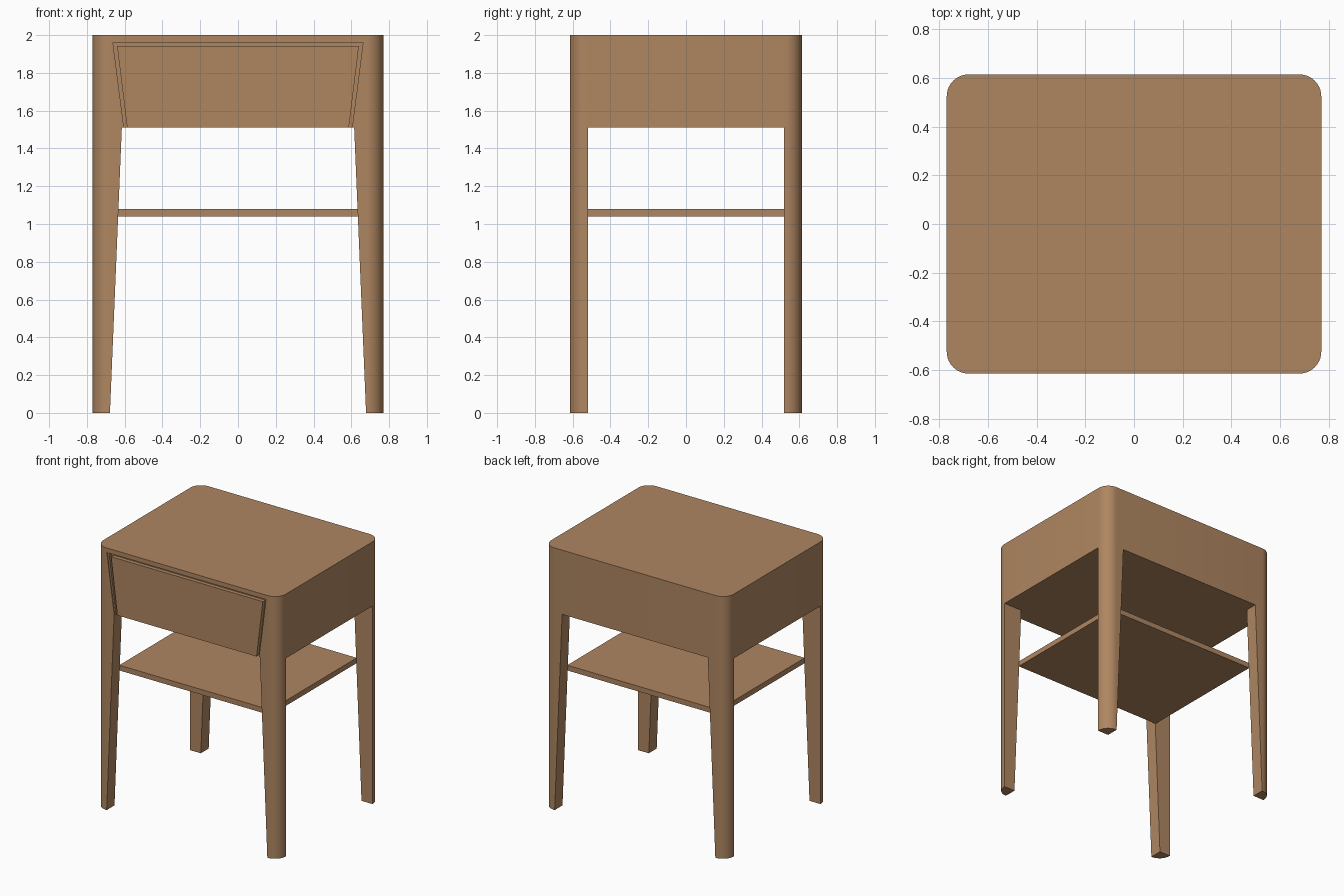
import bpy, bmesh, math

if "Cube" in bpy.data.objects:
    bpy.data.objects.remove(bpy.data.objects["Cube"])

W, D, R = 0.77, 0.615, 0.09      # half width, half depth, corner radius
CASE_Z, TOP_Z = 1.51, 2.0

wood = bpy.data.materials.new("warm_wood")
wood.diffuse_color = (0.43, 0.24, 0.12, 1)
wood.use_nodes = True
wood.node_tree.nodes["Principled BSDF"].inputs["Base Color"].default_value = wood.diffuse_color


def loft(name, lower, upper):
    """Solid between two matching loops of 3D points."""
    bm = bmesh.new()
    a = [bm.verts.new(p) for p in lower]
    b = [bm.verts.new(p) for p in upper]
    n = len(a)
    bm.faces.new(a[::-1])
    bm.faces.new(b)
    for i in range(n):
        j = (i + 1) % n
        bm.faces.new((a[i], a[j], b[j], b[i]))
    bmesh.ops.recalc_face_normals(bm, faces=bm.faces)
    me = bpy.data.meshes.new(name)
    bm.to_mesh(me)
    bm.free()
    me.materials.append(wood)
    ob = bpy.data.objects.new(name, me)
    bpy.context.collection.objects.link(ob)
    return ob


def smooth(ob):
    bpy.ops.object.select_all(action='DESELECT')
    ob.select_set(True)
    bpy.context.view_layer.objects.active = ob
    bpy.ops.object.shade_smooth_by_angle(angle=math.radians(30))


def corner(sx, sy, steps=10):
    """Rounded outer corner, running from the side face to the front/back face."""
    pts = []
    for i in range(steps + 1):
        t = math.pi / 2 * i / steps
        pts.append((sx * (W - R + R * math.cos(t)), sy * (D - R + R * math.sin(t))))
    return pts


# Case with rounded vertical corners
outline = corner(1, 1) + corner(-1, 1)[::-1] + corner(-1, -1) + corner(1, -1)[::-1]
case = loft("case", [(x, y, CASE_Z) for x, y in outline],
            [(x, y, TOP_Z) for x, y in outline])


# Shallow step and deeper gap around the drawer front
def u_cut(outer, inner, depth):
    def side(top_x, bottom_x, top_z):
        z = 1.40
        slope = (top_x - bottom_x) / (top_z - CASE_Z)
        return (bottom_x - slope * (CASE_Z - z), z), (top_x, top_z)
    (ox, z), (tx, tz) = side(*outer)
    (ix, _), (sx, sz) = side(*inner)
    prof = [(-ox, z), (-tx, tz), (tx, tz), (ox, z),
            (ix, z), (sx, sz), (-sx, sz), (-ix, z)]
    cutter = loft("gap_cutter", [(x, -D - 0.05, h) for x, h in prof],
                  [(x, -D + depth, h) for x, h in prof])
    cutter.hide_render = True
    mod = case.modifiers.new("gap", 'BOOLEAN')
    mod.operation, mod.solver, mod.object = 'DIFFERENCE', 'EXACT', cutter
    bpy.context.view_layer.objects.active = case
    bpy.ops.object.modifier_apply(modifier=mod.name)
    bpy.data.objects.remove(cutter)


DRAWER = (0.640, 0.587, 1.943)
u_cut((0.677, 0.615, 1.972), DRAWER, 0.006)
u_cut((0.662, 0.604, 1.962), DRAWER, 0.03)
smooth(case)

# Four legs, tapering on the inner side only
for sy, end in ((-1, "front"), (1, "back")):
    for sx, hand in ((-1, "left"), (1, "right")):
        def section(inner_x, z):
            pts = [(sx * inner_x, sy * 0.52), (sx * W, sy * 0.52)]
            pts += corner(sx, sy) + [(sx * inner_x, sy * D)]
            return [(x, y, z) for x, y in pts]
        smooth(loft(f"{end}_{hand}_leg", section(0.678, 0), section(0.615, CASE_Z)))

# Shelf between the legs
rect = [(-0.638, -0.52), (0.638, -0.52), (0.638, 0.52), (-0.638, 0.52)]
loft("shelf", [(x, y, 1.04) for x, y in rect], [(x, y, 1.08) for x, y in rect])
